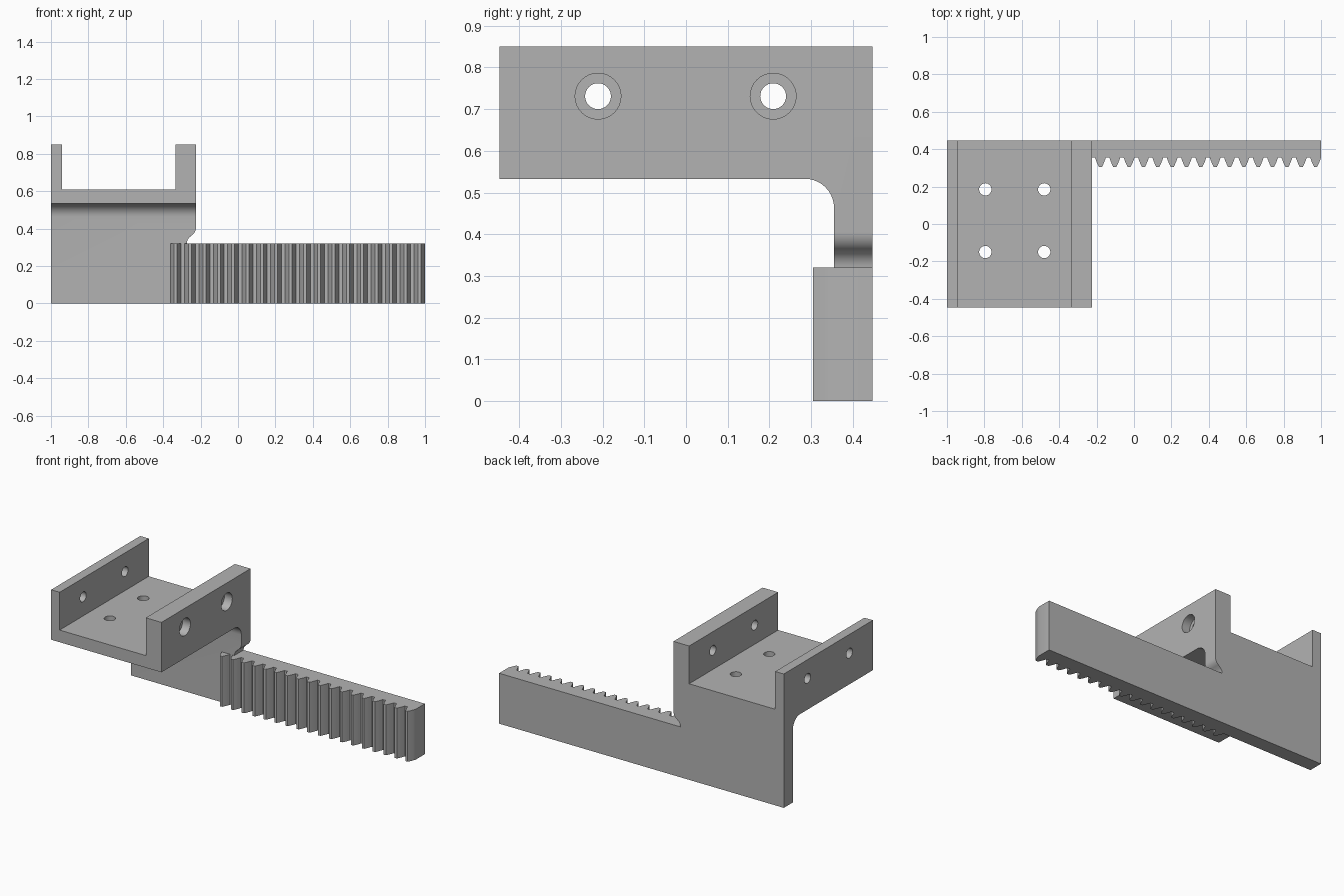
import bpy, math
from mathutils import Vector

if "Cube" in bpy.data.objects:
    bpy.data.objects.remove(bpy.data.objects["Cube"], do_unlink=True)

grey = bpy.data.materials.new("light grey")
grey.use_nodes = True
grey.diffuse_color = (0.45, 0.45, 0.45, 1)
grey.node_tree.nodes["Principled BSDF"].inputs["Base Color"].default_value = (0.45, 0.45, 0.45, 1)

# Main dimensions
LEFT, EDGE, RIGHT = -1.0, -0.225, 1.0
FRONT, PLATE, BACK = -0.447, 0.355, 0.447
RACK_TOP, UNDER, FLOOR, TOP = 0.32, 0.533, 0.61, 0.85


def prism(name, profile, axis, lo, hi):
    """Extrude a 2D profile along an axis; the profile holds the other two coordinates in order."""
    def place(p, d):
        c = list(p)
        c.insert(axis, d)
        return c
    n = len(profile)
    verts = [place(p, d) for d in (lo, hi) for p in profile]
    faces = [list(range(n)), list(range(n, 2 * n))]
    faces += [[i, (i + 1) % n, (i + 1) % n + n, i + n] for i in range(n)]
    mesh = bpy.data.meshes.new(name)
    mesh.from_pydata(verts, [], faces)
    mesh.materials.append(grey)
    obj = bpy.data.objects.new(name, mesh)
    bpy.context.collection.objects.link(obj)
    bpy.context.view_layer.objects.active = obj
    bpy.ops.object.mode_set(mode="EDIT")
    bpy.ops.mesh.select_all(action="SELECT")
    bpy.ops.mesh.normals_make_consistent(inside=False)
    bpy.ops.object.mode_set(mode="OBJECT")
    return obj


def arc(cx, cy, r, start, end, steps):
    angles = [math.radians(start + (end - start) * i / steps) for i in range(steps + 1)]
    return [(cx + r * math.cos(a), cy + r * math.sin(a)) for a in angles]


def combine(target, other, operation):
    mod = target.modifiers.new(operation, "BOOLEAN")
    mod.operation, mod.solver, mod.object = operation, "EXACT", other
    bpy.context.view_layer.objects.active = target
    bpy.ops.object.modifier_apply(modifier=mod.name)
    bpy.data.objects.remove(other, do_unlink=True)


def bore(target, axis, cx, cy, r, lo, hi):
    circle = arc(cx, cy, r, 0, 360, 32)[:-1]
    combine(target, prism("hole_cutter", circle, axis, lo, hi), "DIFFERENCE")


# Bracket: cradle block and hanging plate joined by a fillet
r = 0.07
side = [(PLATE, 0), (BACK, 0), (BACK, TOP), (FRONT, TOP), (FRONT, UNDER)]
side += arc(PLATE - r, UNDER - r, r, 90, 0, 10)
bracket = prism("rack_bracket", side, 0, LEFT, EDGE)

# Open channel between the thin and thick walls
channel = [(-0.94, FLOOR), (-0.335, FLOOR), (-0.335, 1), (-0.94, 1)]
combine(bracket, prism("channel_cutter", channel, 1, -1, 1), "DIFFERENCE")

# S-curved neck where the plate meets the rack
neck = arc(EDGE - 0.05, 0.405, 0.05, 0, -60, 8) + arc(EDGE - 0.002, 0.319, 0.047, 125, 180, 6)
neck += [(neck[-1][0], 0.2), (0, 0.2), (0, neck[0][1])]
combine(bracket, prism("neck_cutter", neck, 1, 0, 1), "DIFFERENCE")

# Floor holes, wall holes and counterbores in the thick wall
for y in (-0.15, 0.185):
    for x in (-0.795, -0.48):
        bore(bracket, 2, x, y, 0.033, 0.5, 0.7)
for y in (-0.211, 0.209):
    bore(bracket, 0, y, 0.731, 0.031, -1.1, -0.1)
    bore(bracket, 0, y, 0.731, 0.055, EDGE - 0.055, -0.1)

# Toothed rack
teeth, pitch, base = 18, 0.0767, 0.058
flank = [(0, PLATE), (0.006, 0.338), (0.013, 0.321), (0.021, 0.305)]
tooth = flank + [(base - x, y) for x, y in reversed(flank)]
start = RIGHT - base - pitch * (teeth - 1)
outline = [(start + pitch * i + x, y) for i in range(teeth) for x, y in tooth]
outline += [(RIGHT, BACK), (start, BACK)]
combine(bracket, prism("toothed_rack", outline, 2, 0, RACK_TOP), "UNION")

# Smooth the curves, keep the edges crisp
bpy.ops.object.select_all(action="DESELECT")
bracket.select_set(True)
bpy.context.view_layer.objects.active = bracket
bpy.ops.object.shade_smooth_by_angle(angle=math.radians(25))
